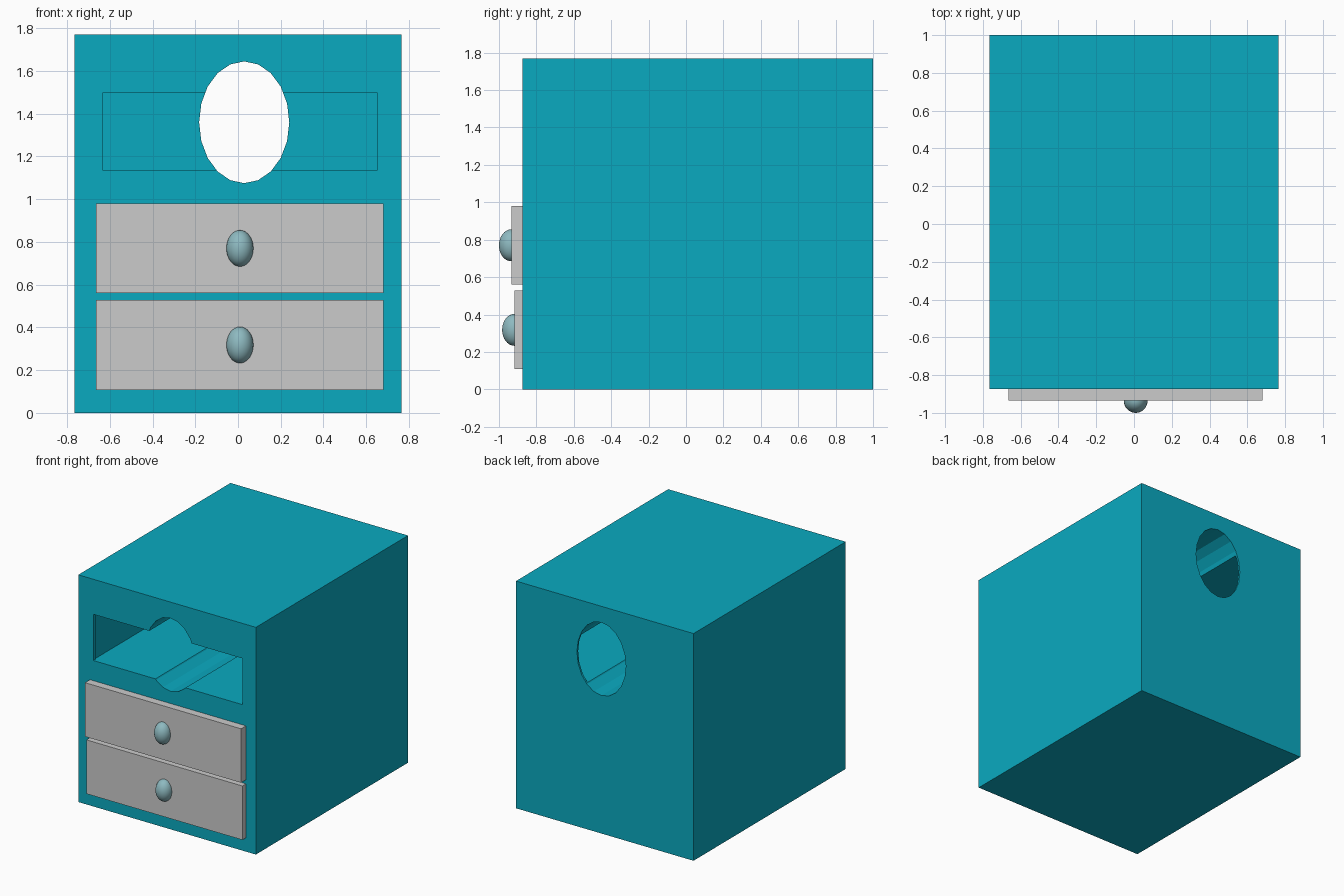
import bpy
from math import radians

if "Cube" in bpy.data.objects:
    bpy.data.objects.remove(bpy.data.objects["Cube"])


def material(name, rgb):
    m = bpy.data.materials.new(name)
    m.diffuse_color = (*rgb, 1)
    m.use_nodes = True
    m.node_tree.nodes["Principled BSDF"].inputs["Base Color"].default_value = m.diffuse_color
    return m


def box(name, x0, x1, y0, y1, z0, z1):
    bpy.ops.mesh.primitive_cube_add(
        size=1, location=((x0 + x1) / 2, (y0 + y1) / 2, (z0 + z1) / 2))
    ob = bpy.context.object
    ob.name = name
    ob.scale = (x1 - x0, y1 - y0, z1 - z0)
    bpy.ops.object.transform_apply(location=False, rotation=False, scale=True)
    return ob


def cut(target, cutter):
    mod = target.modifiers.new("cut", 'BOOLEAN')
    mod.operation = 'DIFFERENCE'
    mod.solver = 'EXACT'
    mod.object = cutter
    cutter.hide_render = True
    bpy.context.view_layer.objects.active = target
    bpy.ops.object.modifier_apply(modifier=mod.name)
    bpy.data.objects.remove(cutter)


teal = material("teal", (0.003, 0.40, 0.53))
knob_mat = material("pale_teal", (0.27, 0.49, 0.53))

# Cabinet body
body = box("cabinet_body", -0.765, 0.765, -0.873, 1.0, 0, 1.77)
body.data.materials.append(teal)

# Open shelf: front opening, then a slightly wider space up to a thin back panel
cut(body, box("opening_cutter", -0.635, 0.652, -1.0, 0.985, 1.137, 1.497))
cut(body, box("shelf_cutter", -0.643, 0.66, -0.85, 0.985, 1.137, 1.497))

# Oval hole running front to back
bpy.ops.mesh.primitive_cylinder_add(vertices=20, radius=1, depth=2.4,
                                    location=(0.029, 0.05, 1.36),
                                    rotation=(radians(90), 0, 0))
oval = bpy.context.object
oval.name = "oval_cutter"
oval.scale = (0.211, 0.285, 1)
bpy.ops.object.transform_apply(location=False, rotation=True, scale=True)
cut(body, oval)

# Drawers with round knobs; the upper one sticks out slightly further
for name, front, z in (("upper", -0.934, 0.56), ("lower", -0.917, 0.108)):
    box(name + "_drawer", -0.665, 0.68, front, -0.8, z, z + 0.42)
    bpy.ops.mesh.primitive_uv_sphere_add(segments=32, ring_count=16, radius=1,
                                         location=(0.009, front - 0.001, z + 0.21))
    knob = bpy.context.object
    knob.name = name + "_knob"
    knob.scale = (0.063, 0.065, 0.085)
    bpy.ops.object.transform_apply(location=False, rotation=False, scale=True)
    bpy.ops.object.shade_smooth()
    knob.data.materials.append(knob_mat)
